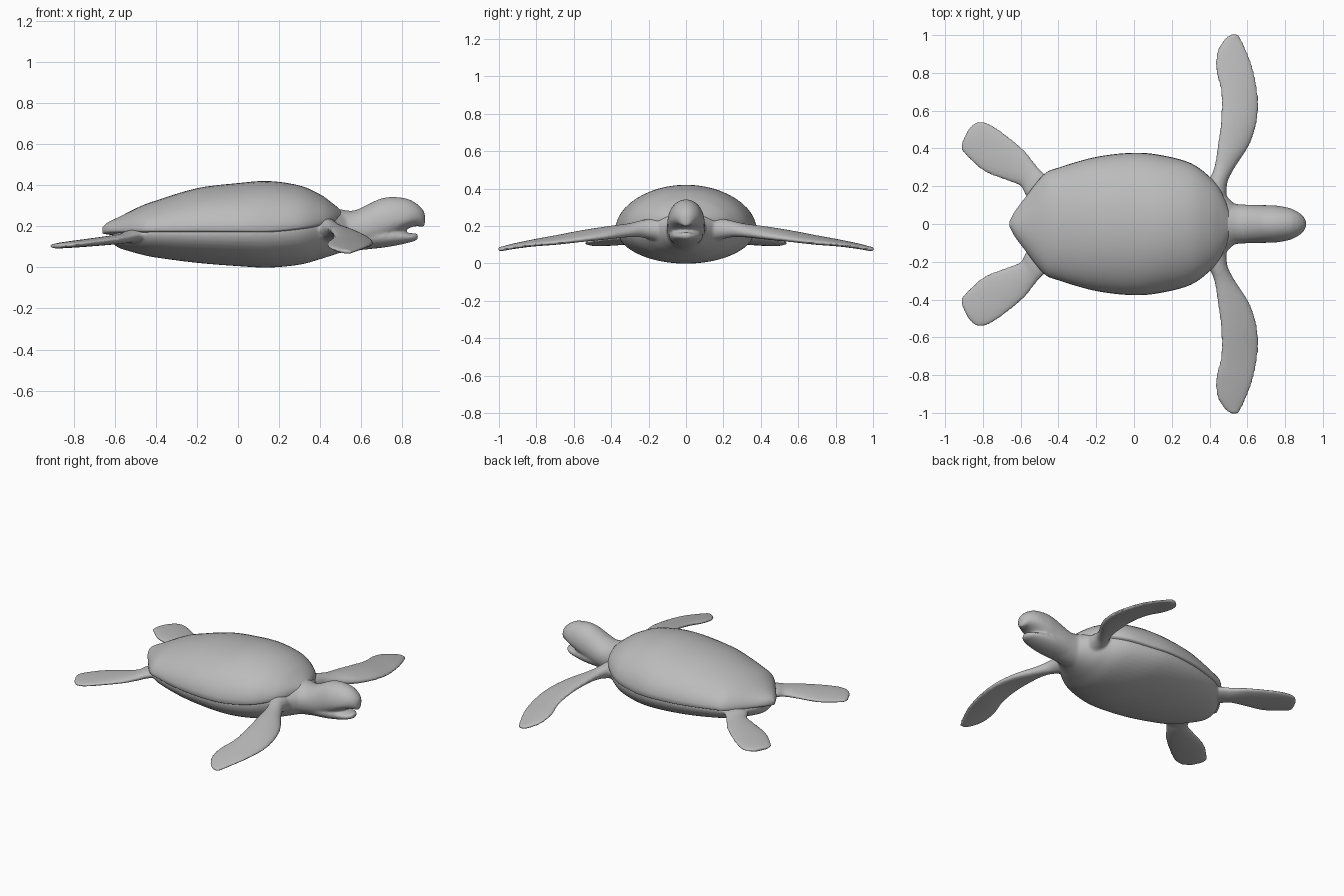
import bpy, bmesh, math
from mathutils import Vector

grey = bpy.data.materials.new("grey")
grey.diffuse_color = (0.5, 0.5, 0.5, 1)


def resample(rows, n=5):
    """Smooth curve through rows of numbers."""
    out = []
    for i in range(len(rows) - 1):
        a, b = rows[max(i - 1, 0)], rows[i]
        c, d = rows[i + 1], rows[min(i + 2, len(rows) - 1)]
        for k in range(n):
            t = k / n
            out.append([0.5 * (2 * q + (r - p) * t + (2 * p - 5 * q + 4 * r - s) * t * t
                               + (3 * q - p - 3 * r + s) * t ** 3)
                        for p, q, r, s in zip(a, b, c, d)])
    return out + [list(rows[-1])]


def skin(bm, rings):
    """Join rings of points into a closed skin."""
    loops = [[bm.verts.new(p) for p in ring] for ring in rings]
    n = len(loops[0])
    faces = []
    for a, b in zip(loops, loops[1:]):
        for i in range(n):
            j = (i + 1) % n
            faces.append(bm.faces.new((a[i], a[j], b[j], b[i])))
    faces += [bm.faces.new(loops[0]), bm.faces.new(loops[-1])]
    bmesh.ops.recalc_face_normals(bm, faces=faces)


def hull(bm, rows, n=48):
    """Rows of x, half width, rim height, top, bottom."""
    rings = []
    for x, w, rim, top, bot in resample(rows):
        ring = []
        for i in range(n):
            a = 2 * math.pi * i / n
            s = math.sin(a)
            ring.append((x, max(w, 0.002) * math.cos(a),
                         rim + s * (top - rim if s > 0 else rim - bot)))
        rings.append(ring)
    skin(bm, rings)


def flipper(bm, rows, side, n=20):
    """Rows of edge one x, y, z, edge two x, y, z, thickness."""
    rings = []
    for r in resample(rows):
        p, q = Vector(r[:3]), Vector(r[3:6])
        mid, half = (p + q) / 2, (p - q) / 2
        ring = []
        for i in range(n):
            a = 2 * math.pi * i / n
            v = mid + half * math.cos(a) + Vector((0, 0, r[6] / 2 * math.sin(a)))
            ring.append((v.x, v.y * side, v.z))
        rings.append(ring)
    skin(bm, rings)


def finish(bm, name):
    me = bpy.data.meshes.new(name)
    bm.to_mesh(me)
    bm.free()
    me.materials.append(grey)
    ob = bpy.data.objects.new(name, me)
    bpy.context.collection.objects.link(ob)
    for p in me.polygons:
        p.use_smooth = True
    return ob


# Domed shell with a pointed tail end and a thin rim
bm = bmesh.new()
hull(bm, [
    (-0.66, 0.01, 0.18, 0.195, 0.165), (-0.635, 0.06, 0.18, 0.218, 0.16),
    (-0.58, 0.135, 0.18, 0.245, 0.155), (-0.48, 0.26, 0.18, 0.295, 0.155),
    (-0.4, 0.298, 0.18, 0.325, 0.155), (-0.2, 0.355, 0.18, 0.385, 0.155),
    (0, 0.377, 0.18, 0.41, 0.15), (0.15, 0.363, 0.18, 0.42, 0.15),
    (0.3, 0.322, 0.195, 0.398, 0.165), (0.4, 0.25, 0.215, 0.355, 0.18),
    (0.46, 0.175, 0.23, 0.312, 0.2), (0.505, 0.07, 0.24, 0.275, 0.21)])
shell = finish(bm, "shell")

# Belly, neck, head and flippers blended into one skin
bm = bmesh.new()
hull(bm, [
    (-0.61, 0.05, 0.16, 0.18, 0.12), (-0.58, 0.12, 0.16, 0.19, 0.095),
    (-0.48, 0.235, 0.165, 0.2, 0.065), (-0.4, 0.285, 0.17, 0.22, 0.048),
    (-0.2, 0.342, 0.17, 0.25, 0.022), (0, 0.365, 0.17, 0.27, 0.006),
    (0.15, 0.35, 0.17, 0.27, -0.001), (0.3, 0.305, 0.18, 0.28, 0.013),
    (0.4, 0.235, 0.19, 0.29, 0.04), (0.47, 0.165, 0.19, 0.28, 0.062),
    (0.54, 0.1, 0.18, 0.26, 0.085)])
# neck and upper head
hull(bm, [
    (0.38, 0.13, 0.18, 0.29, 0.06), (0.48, 0.115, 0.18, 0.285, 0.068),
    (0.56, 0.104, 0.18, 0.276, 0.078), (0.63, 0.102, 0.19, 0.305, 0.09),
    (0.69, 0.1, 0.21, 0.333, 0.11), (0.75, 0.098, 0.225, 0.343, 0.14),
    (0.82, 0.086, 0.235, 0.335, 0.185), (0.865, 0.066, 0.245, 0.314, 0.2),
    (0.895, 0.042, 0.245, 0.287, 0.197), (0.91, 0.018, 0.24, 0.262, 0.2)], 32)
# lower jaw
hull(bm, [
    (0.6, 0.09, 0.15, 0.2, 0.085), (0.7, 0.09, 0.15, 0.2, 0.095),
    (0.78, 0.078, 0.15, 0.185, 0.108), (0.83, 0.062, 0.148, 0.168, 0.12),
    (0.86, 0.042, 0.148, 0.166, 0.128), (0.876, 0.018, 0.15, 0.163, 0.138)], 24)
for side in (1, -1):
    # long front flipper
    flipper(bm, [
        (0.34, 0.14, 0.18, 0.49, 0.13, 0.18, 0.14),
        (0.40, 0.24, 0.19, 0.495, 0.22, 0.18, 0.095),
        (0.427, 0.31, 0.19, 0.535, 0.30, 0.165, 0.07),
        (0.443, 0.42, 0.183, 0.612, 0.42, 0.145, 0.06),
        (0.46, 0.56, 0.165, 0.653, 0.55, 0.128, 0.05),
        (0.46, 0.70, 0.14, 0.657, 0.68, 0.112, 0.042),
        (0.432, 0.81, 0.12, 0.632, 0.82, 0.1, 0.034),
        (0.437, 0.91, 0.1, 0.592, 0.93, 0.085, 0.028),
        (0.48, 0.98, 0.083, 0.565, 0.985, 0.075, 0.024),
        (0.515, 1.005, 0.078, 0.55, 1.005, 0.074, 0.02)], side)
    # short rear flipper
    flipper(bm, [
        (-0.42, 0.22, 0.16, -0.52, 0.08, 0.15, 0.07),
        (-0.485, 0.275, 0.155, -0.575, 0.155, 0.145, 0.06),
        (-0.525, 0.32, 0.145, -0.60, 0.20, 0.135, 0.052),
        (-0.585, 0.395, 0.135, -0.67, 0.228, 0.128, 0.045),
        (-0.70, 0.49, 0.122, -0.79, 0.275, 0.115, 0.038),
        (-0.78, 0.538, 0.112, -0.875, 0.345, 0.108, 0.032),
        (-0.835, 0.54, 0.106, -0.912, 0.39, 0.104, 0.026),
        (-0.875, 0.505, 0.103, -0.914, 0.425, 0.102, 0.022)], side)
body = finish(bm, "body")
mod = body.modifiers.new("blend", 'REMESH')
mod.mode = 'VOXEL'
mod.voxel_size = 0.008
mod.use_smooth_shade = True
mod = body.modifiers.new("soften", 'SMOOTH')
mod.factor = 0.5
mod.iterations = 6
